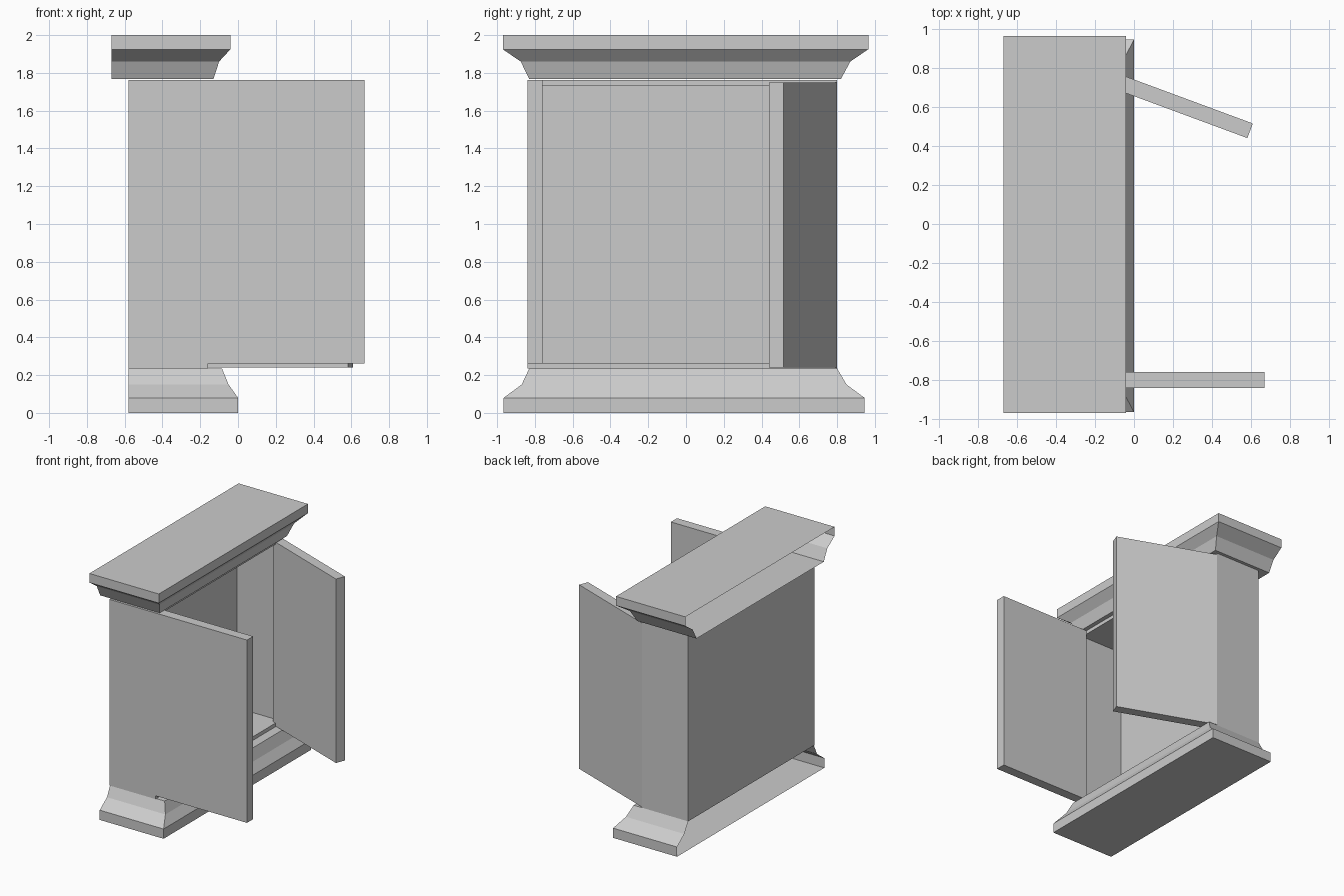
import bpy, bmesh, math
from mathutils import Matrix

cube = bpy.data.objects.get("Cube")
if cube:
    bpy.data.objects.remove(cube, do_unlink=True)

grey = bpy.data.materials.new("plain_grey")
grey.use_nodes = True
COLOUR = (0.6, 0.6, 0.6, 1)
grey.diffuse_color = COLOUR
grey.node_tree.nodes["Principled BSDF"].inputs["Base Color"].default_value = COLOUR


def finish(name, bm):
    mesh = bpy.data.meshes.new(name)
    bm.to_mesh(mesh)
    bm.free()
    mesh.materials.append(grey)
    obj = bpy.data.objects.new(name, mesh)
    bpy.context.collection.objects.link(obj)
    return obj


def box(name, x, y, z):
    bm = bmesh.new()
    size = [b - a for a, b in (x, y, z)]
    mid = [(a + b) / 2 for a, b in (x, y, z)]
    bmesh.ops.create_cube(bm, size=1, matrix=Matrix.Translation(mid) @ Matrix.Diagonal((*size, 1)))
    return finish(name, bm)


def moulding(name, back, levels):
    """Stepped hollow moulding with an open flat back; levels are (z, x, y_min, y_max)."""
    bm = bmesh.new()
    rings = []
    for z, x, y0, y1 in levels:
        corners = ((back, y0), (x, y0), (x, y1), (back, y1))
        rings.append([bm.verts.new((*c, z)) for c in corners])
    for low, high in zip(rings, rings[1:]):
        for i in range(3):
            bm.faces.new((low[i], low[i + 1], high[i + 1], high[i]))
    bm.faces.new(rings[0][::-1])
    bm.faces.new(rings[-1])
    return finish(name, bm)


# Base and crown mouldings
moulding("base_moulding", -0.58, [
    (0, 0, -0.965, 0.945), (0.08, 0, -0.965, 0.945),
    (0.15, -0.05, -0.87, 0.85), (0.235, -0.085, -0.83, 0.80)])
moulding("crown_moulding", -0.67, [
    (1.767, -0.13, -0.83, 0.82), (1.86, -0.10, -0.875, 0.87),
    (1.925, -0.04, -0.97, 0.965), (2, -0.04, -0.97, 0.965)])

# Open cabinet case
T = 0.03
BACK, FRONT, Y0, Y1, Z0, Z1 = -0.58, -0.16, -0.84, 0.80, 0.235, 1.762
box("back_panel", (BACK, BACK + T), (Y0, Y1), (Z0, Z1))
for name, y in (("near_side", Y0), ("far_side", Y1 - T)):
    box(name, (BACK + T, FRONT), (y, y + T), (Z0, Z1))
for name, z in (("floor_panel", Z0), ("top_panel", Z1 - T)):
    box(name, (BACK + T, FRONT), (Y0 + T, Y1 - T), (z, z + T))

# Doors: one square to the case, one partly closed around its hinge
box("near_door", (FRONT, 0.67), (Y0, Y0 + 0.08), (0.262, Z1))
far_door = box("far_door", (0, 0.82), (-0.08, 0), (0.24, 1.75))
far_door.location = (FRONT, Y1, 0)
far_door.rotation_euler.z = math.radians(-20.3)
